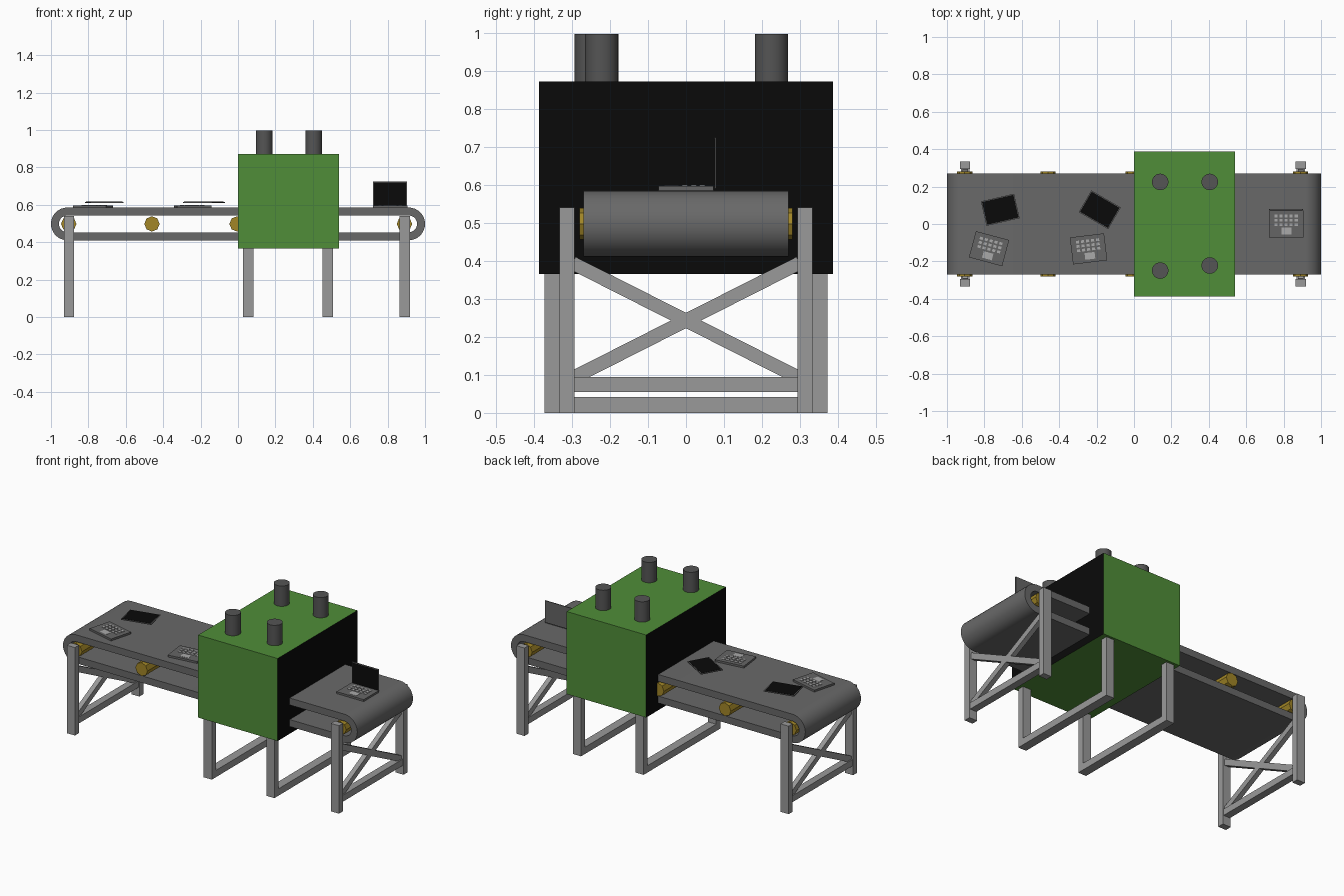
import bpy, bmesh, math
from mathutils import Matrix, Vector

if "Cube" in bpy.data.objects:
    bpy.data.objects.remove(bpy.data.objects["Cube"])


def mat(name, r, g, b):
    m = bpy.data.materials.new(name)
    m.diffuse_color = (r, g, b, 1)
    m.use_nodes = True
    m.node_tree.nodes["Principled BSDF"].inputs["Base Color"].default_value = m.diffuse_color
    return m


GREEN = mat("green_paint", 0.08, 0.27, 0.04)
BLACK = mat("black", 0.003, 0.003, 0.003)
BELT = mat("belt_rubber", 0.14, 0.14, 0.14)
DARK = mat("dark_metal", 0.09, 0.09, 0.09)
GOLD = mat("brass", 0.36, 0.24, 0.02)
STEEL = mat("steel", 0.32, 0.32, 0.32)
CASE = mat("case_grey", 0.13, 0.13, 0.13)
KEY = mat("key_grey", 0.4, 0.4, 0.4)


def finish(name, bm, *mats):
    bmesh.ops.recalc_face_normals(bm, faces=bm.faces[:])
    me = bpy.data.meshes.new(name)
    bm.to_mesh(me)
    bm.free()
    for m in mats:
        me.materials.append(m)
    ob = bpy.data.objects.new(name, me)
    bpy.context.collection.objects.link(ob)
    return ob


def add_box(bm, c, size, rot=Matrix(), index=0):
    m = Matrix.Translation(c) @ rot @ Matrix.Diagonal((*size, 1))
    vs = bmesh.ops.create_cube(bm, size=1, matrix=m)["verts"]
    for f in {f for v in vs for f in v.link_faces}:
        f.material_index = index


def smooth(ob):
    bpy.ops.object.select_all(action='DESELECT')
    ob.select_set(True)
    bpy.context.view_layer.objects.active = ob
    bpy.ops.object.shade_smooth_by_angle(angle=math.radians(35))


def cylinder(name, c, r, h, n, m, rot=Matrix()):
    bm = bmesh.new()
    bmesh.ops.create_cone(bm, cap_ends=True, segments=n, radius1=r, radius2=r,
                          depth=h, matrix=Matrix.Translation(c) @ rot)
    return finish(name, bm, m)


# Conveyor belt: thick stadium loop
def stadium(r, n=16):
    pts = []
    for side, start in ((1, -90), (-1, 90)):
        for i in range(n + 1):
            a = math.radians(start + 180 * i / n)
            pts.append((side * 0.9125 + r * math.cos(a), 0.4975 + r * math.sin(a)))
    return pts


bm = bmesh.new()
rings = [[bm.verts.new((x, y, z)) for x, z in stadium(r)]
         for r, y in ((0.0875, -0.27), (0.0875, 0.27), (0.045, 0.27), (0.045, -0.27))]
n = len(rings[0])
for k in range(4):
    a, b = rings[k], rings[(k + 1) % 4]
    for i in range(n):
        j = (i + 1) % n
        bm.faces.new((a[i], a[j], b[j], b[i]))
smooth(finish("conveyor_belt", bm, BELT))

# Octagonal rollers
for i, x in enumerate((-0.905, -0.46, -0.005, 0.44, 0.89)):
    cylinder(f"roller_{i}", (x, 0, 0.4975), 0.041, 0.56, 8, GOLD,
             Matrix.Rotation(math.pi / 2, 4, 'X') @ Matrix.Rotation(math.pi / 2, 4, 'Z'))

# End frames: legs, lower rail, crossed braces
for name, x in (("left_end_frame", -0.903), ("right_end_frame", 0.892)):
    bm = bmesh.new()
    for s in (-1, 1):
        add_box(bm, (x, s * 0.313, 0.27), (0.055, 0.04, 0.54))
        add_box(bm, (x, 0, 0.243), (0.03, 0.67, 0.036),
                Matrix.Rotation(s * math.atan2(0.297, 0.586), 4, 'X'))
    add_box(bm, (x, 0, 0.075), (0.045, 0.6, 0.04))
    finish(name, bm, STEEL)

# U-shaped frames under the machine housing
for name, x in (("left_housing_frame", 0.055), ("right_housing_frame", 0.48)):
    bm = bmesh.new()
    for s in (-1, 1):
        add_box(bm, (x, s * 0.352, 0.19), (0.055, 0.04, 0.38))
    add_box(bm, (x, 0, 0.021), (0.055, 0.68, 0.042))
    finish(name, bm, STEEL)

# Housing with black ends
bm = bmesh.new()
add_box(bm, (0.27, 0, 0.6185), (0.54, 0.774, 0.507))
bm.normal_update()
for f in bm.faces:
    if abs(f.normal.x) > 0.9:
        f.material_index = 1
finish("housing", bm, GREEN, BLACK)

# Chimneys
for i, (x, y) in enumerate(((0.14, 0.225), (0.405, 0.225), (0.14, -0.249), (0.405, -0.222))):
    smooth(cylinder(f"chimney_{i}", (x, y, 0.925), 0.044, 0.144, 32, DARK))


# Laptop halves: keyboard base and screen lid
def keyboard(name, x, y, deg):
    bm = bmesh.new()
    add_box(bm, (0, 0, 0.006), (0.184, 0.145, 0.012))
    for ky in (0.043, 0.020, -0.003):
        for i in range(5):
            add_box(bm, ((i - 2) * 0.027, ky, 0.0125), (0.017, 0.014, 0.004), index=1)
    add_box(bm, (0.003, -0.038, 0.0122), (0.054, 0.036, 0.002), index=1)
    ob = finish(name, bm, CASE, KEY)
    ob.location = (x, y, 0.585)
    ob.rotation_euler.z = math.radians(deg)


def screen(name, loc, rot):
    bm = bmesh.new()
    add_box(bm, (0, 0, 0), (0.182, 0.134, 0.005))
    add_box(bm, (0, 0, 0.0025), (0.172, 0.124, 0.002), index=1)
    ob = finish(name, bm, CASE, BLACK)
    ob.location = loc
    ob.rotation_euler = [math.radians(a) for a in rot]


keyboard("loose_keyboard_a", -0.775, -0.132, -15)
keyboard("loose_keyboard_b", -0.243, -0.133, 7)
screen("loose_screen_a", (-0.715, 0.076, 0.613), (0, 0, 13))
screen("loose_screen_b", (-0.183, 0.076, 0.613), (0, 0, -30))
keyboard("laptop_keyboard", 0.813, 0, 0)
screen("laptop_screen", (0.813, 0.077, 0.658), (90, 0, 0))
